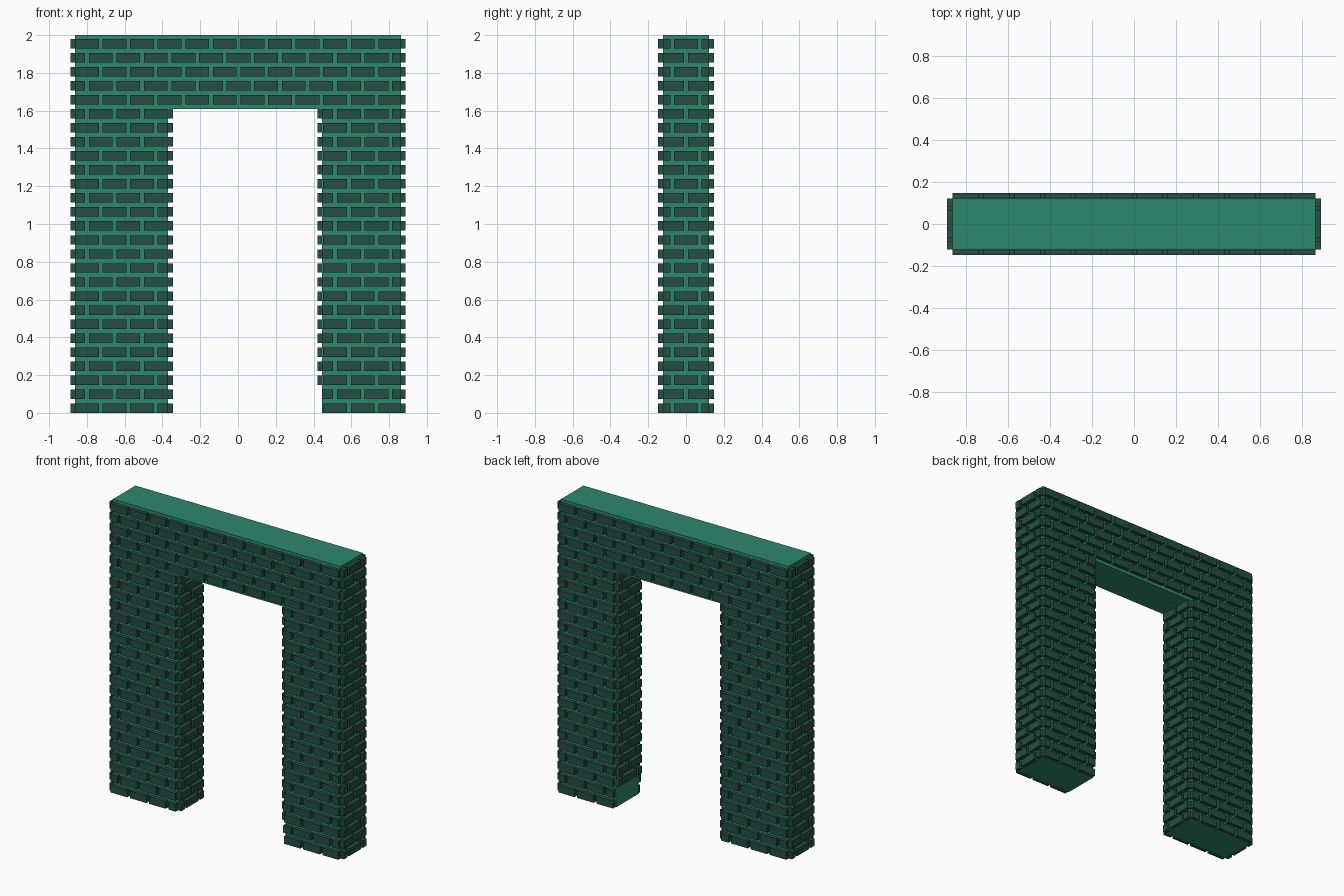
import bpy, bmesh

cube = bpy.data.objects.get("Cube")
if cube:
    bpy.data.objects.remove(cube, do_unlink=True)

# Main dimensions
HX, HY, TOP = 0.863, 0.122, 2.0       # half width, half depth, height of the core
DOOR_L, DOOR_R, DOOR_TOP = -0.37, 0.445, 1.61
ROW, BRICK_H = 0.0742, 0.05           # course spacing and brick height
PITCH, GAP, OUT = 0.146, 0.02, 0.025  # brick spacing, joint, projection
ROWS, LINTEL_ROW = 27, 22


def material(name, rgb):
    m = bpy.data.materials.new(name)
    m.use_nodes = True
    m.diffuse_color = (*rgb, 1)
    m.node_tree.nodes["Principled BSDF"].inputs["Base Color"].default_value = (*rgb, 1)
    return m


MORTAR = material("mortar green", (0.027, 0.245, 0.145))
BRICK = material("dark brick green", (0.018, 0.078, 0.054))


def add_object(name, bm, mat):
    bmesh.ops.recalc_face_normals(bm, faces=bm.faces)
    me = bpy.data.meshes.new(name)
    bm.to_mesh(me)
    bm.free()
    me.materials.append(mat)
    ob = bpy.data.objects.new(name, me)
    bpy.context.collection.objects.link(ob)


def add_box(bm, lo, hi):
    verts = bmesh.ops.create_cube(bm, size=1)["verts"]
    for v in verts:
        v.co = [a + (c + 0.5) * (b - a) for a, b, c in zip(lo, hi, v.co)]


def course(row, start, end, origin):
    """Brick spans of one running-bond course, clipped to start..end."""
    a = origin - (PITCH / 2 if row % 2 else 0) - PITCH
    while a < end:
        s, e = max(a, start), min(a + PITCH - GAP, end)
        if e - s > 0.008:
            yield s, e
        a += PITCH


# Core: doorway outline extruded through the wall
outline = [(-HX, 0), (DOOR_L, 0), (DOOR_L, DOOR_TOP), (DOOR_R, DOOR_TOP),
           (DOOR_R, 0), (HX, 0), (HX, TOP), (-HX, TOP)]
bm = bmesh.new()
face = bm.faces.new([bm.verts.new((x, -HY, z)) for x, z in outline])
ext = bmesh.ops.extrude_face_region(bm, geom=[face])["geom"]
bmesh.ops.translate(bm, vec=(0, 2 * HY, 0),
                    verts=[g for g in ext if isinstance(g, bmesh.types.BMVert)])
add_object("wall_core", bm, MORTAR)

# Front and back bricks, running over the lintel or over the two piers
for name, side in (("front_bricks", -1), ("back_bricks", 1)):
    bm = bmesh.new()
    ys = sorted((side * (HY - 0.005), side * (HY + OUT)))
    for r in range(ROWS):
        z = r * ROW
        spans = [(-HX, HX)] if r >= LINTEL_ROW else [(-HX, DOOR_L), (DOOR_R, HX)]
        for start, end in spans:
            for s, e in course(r, start, end, -HX):
                add_box(bm, (s, ys[0], z), (e, ys[1], z + BRICK_H))
    add_object(name, bm, BRICK)

# End and doorway bricks: plane position, outward direction, course range
ends = (("left_end_bricks", HX, 1, 0, ROWS),
        ("right_end_bricks", -HX, -1, 0, ROWS),
        ("right_jamb_bricks", DOOR_L, 1, 0, LINTEL_ROW),
        ("left_jamb_bricks", DOOR_R, -1, 2, LINTEL_ROW))
for name, x, side, first, last in ends:
    bm = bmesh.new()
    xs = sorted((x - side * 0.005, x + side * OUT))
    for r in range(first, last):
        z = r * ROW
        for s, e in course(r, -HY, HY, -(PITCH - GAP) / 2):
            add_box(bm, (xs[0], s, z), (xs[1], e, z + BRICK_H))
    add_object(name, bm, BRICK)
